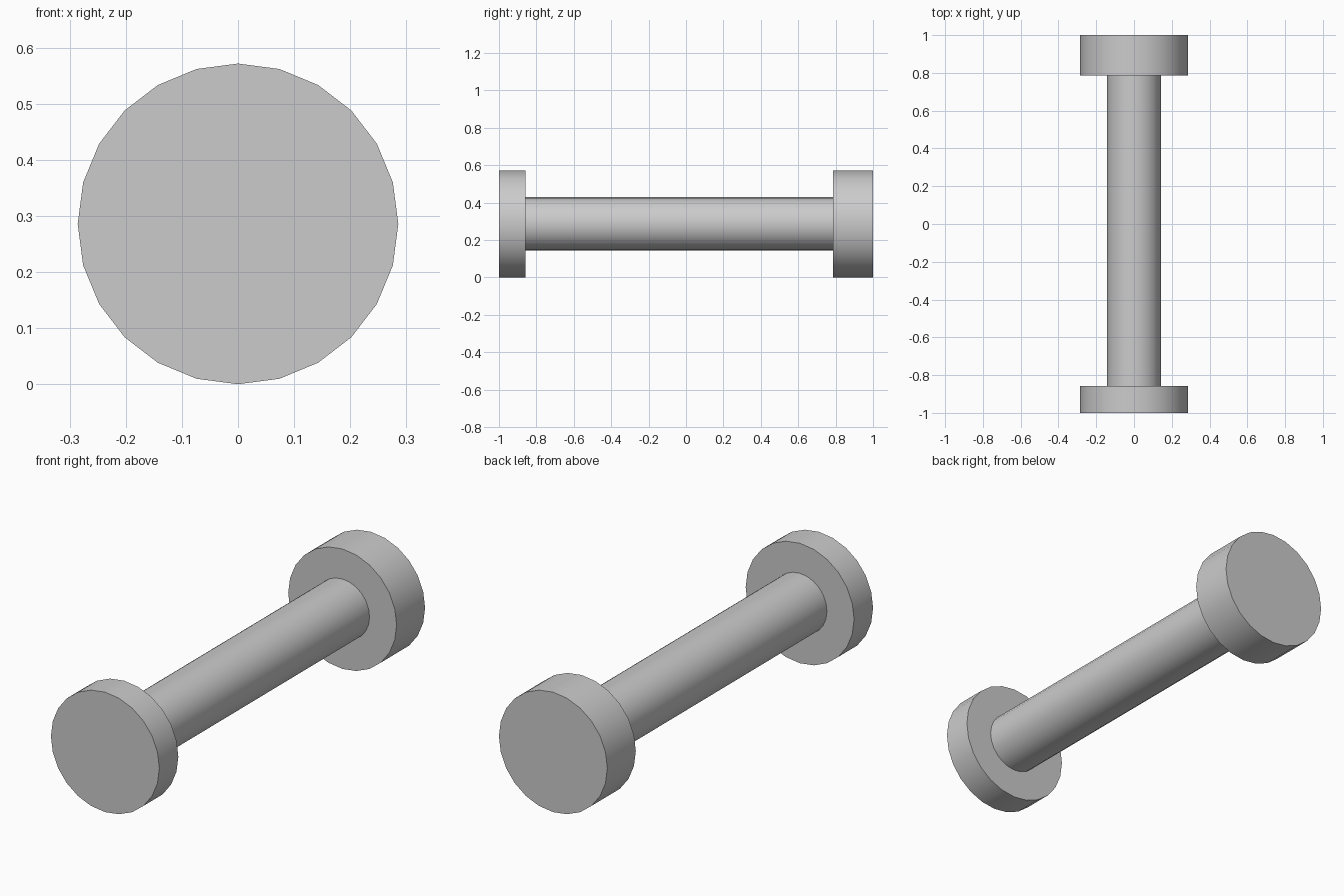
import bpy
import math

cube = bpy.data.objects.get("Cube")
if cube:
    bpy.data.objects.remove(cube, do_unlink=True)

SIDES = 24
HEAD_RADIUS = 2 / 7
SHAFT_RADIUS = 1 / 7

grey = bpy.data.materials.new("plain grey")
grey.use_nodes = True
colour = (0.6, 0.6, 0.6, 1)
grey.diffuse_color = colour
grey.node_tree.nodes["Principled BSDF"].inputs["Base Color"].default_value = colour


def disc(name, radius, y_front, y_back):
    """Cylinder lying along y, with smooth sides and crisp rims."""
    bpy.ops.mesh.primitive_cylinder_add(
        vertices=SIDES, radius=radius, depth=y_back - y_front,
        location=(0, (y_front + y_back) / 2, HEAD_RADIUS),
        rotation=(math.pi / 2, 0, 0))
    part = bpy.context.object
    part.name = name
    part.data.materials.append(grey)
    bpy.ops.object.shade_smooth_by_angle(angle=math.radians(30))
    return part


# Thin front head, long shaft, thicker back head
disc("front_head", HEAD_RADIUS, -1, -0.857)
disc("shaft", SHAFT_RADIUS, -0.857, 0.786)
disc("back_head", HEAD_RADIUS, 0.786, 1)
